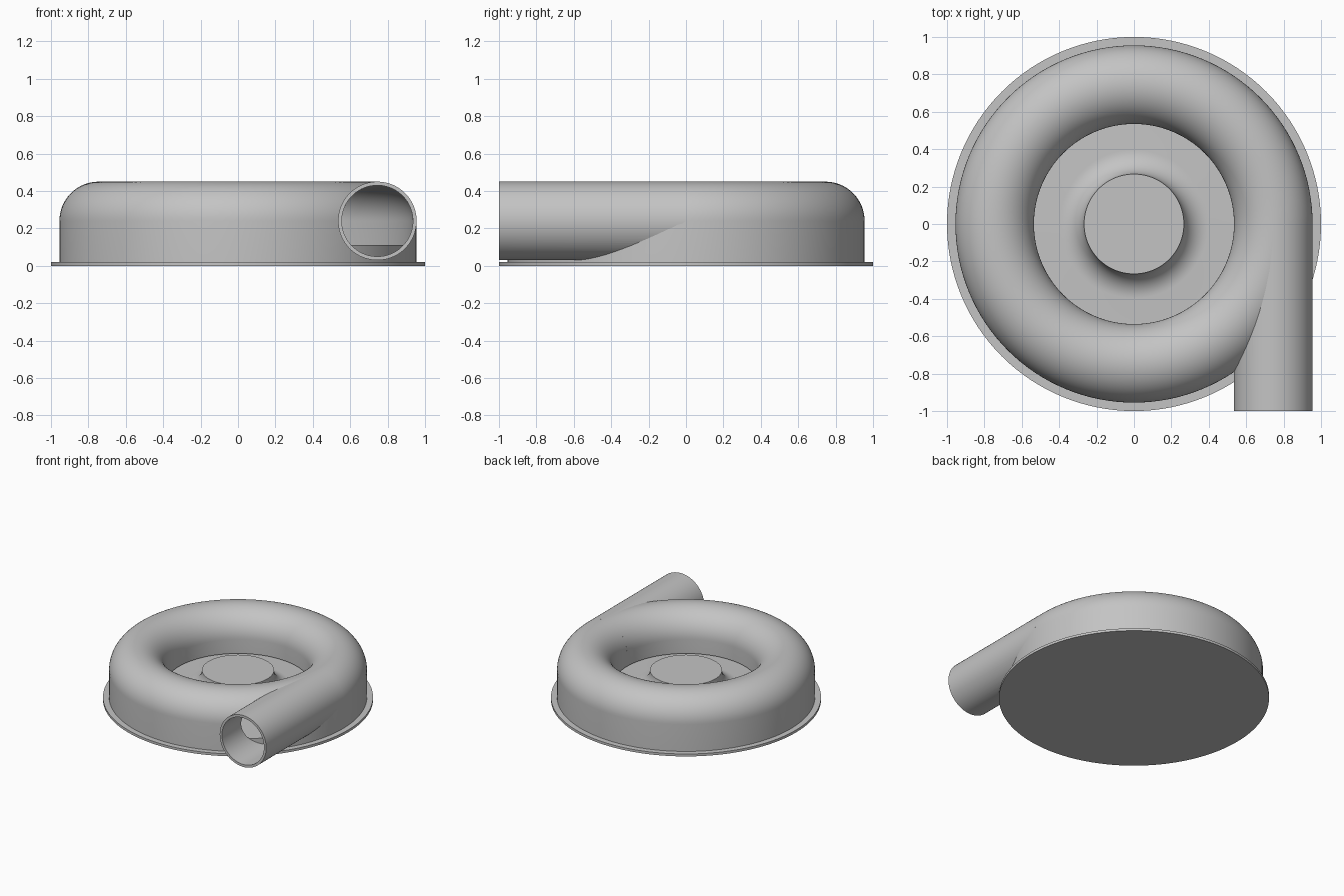
import bpy, bmesh
from math import sin, cos, pi, radians
from mathutils import Matrix

if "Cube" in bpy.data.objects:
    bpy.data.objects.remove(bpy.data.objects["Cube"], do_unlink=True)

grey = bpy.data.materials.new("plain grey")
grey.use_nodes = True
grey.diffuse_color = (0.55, 0.55, 0.55, 1)
grey.node_tree.nodes["Principled BSDF"].inputs["Base Color"].default_value = grey.diffuse_color

MAJOR, TUBE, WALL = 0.745, 0.21, 0.02   # scroll radius, tube radius, sheet thickness
MID, BASE, FLOOR, LIP = 0.24, 0.02, 0.11, 0.125   # heights


def finish(name, bm):
    bmesh.ops.remove_doubles(bm, verts=bm.verts, dist=1e-5)
    bmesh.ops.recalc_face_normals(bm, faces=bm.faces)
    mesh = bpy.data.meshes.new(name)
    bm.to_mesh(mesh)
    bm.free()
    mesh.materials.append(grey)
    obj = bpy.data.objects.new(name, mesh)
    bpy.context.collection.objects.link(obj)
    return obj


def lathe(name, profile, closed=False, steps=128):
    """Revolve (radius, height) points about the z axis."""
    bm = bmesh.new()
    verts = [bm.verts.new((r, 0, z)) for r, z in profile]
    pairs = list(zip(verts, verts[1:] + verts[:1]))
    edges = [bm.edges.new(p) for p in (pairs if closed else pairs[:-1])]
    bmesh.ops.spin(bm, geom=verts + edges, cent=(0, 0, 0), axis=(0, 0, 1),
                   angle=2 * pi, steps=steps, use_duplicate=False)
    return finish(name, bm)


def rod(name, radius, y0, y1):
    """Cylinder lying along y on the outlet's axis."""
    bm = bmesh.new()
    place = Matrix.Translation((MAJOR, (y0 + y1) / 2, MID)) @ Matrix.Rotation(pi / 2, 4, 'X')
    bmesh.ops.create_cone(bm, cap_ends=True, segments=96, radius1=radius, radius2=radius,
                          depth=y1 - y0, matrix=place)
    return finish(name, bm)


def arch(radius):
    """Half circle of the scroll section, from outer to inner side."""
    return [(MAJOR + radius * cos(pi * i / 32), MID + radius * sin(pi * i / 32))
            for i in range(33)]


def cut(obj, cutter):
    mod = obj.modifiers.new("cut", 'BOOLEAN')
    mod.operation, mod.solver, mod.object = 'DIFFERENCE', 'EXACT', cutter
    bpy.context.view_layer.objects.active = obj
    bpy.ops.object.modifier_apply(modifier=mod.name)


# Base plate
base = lathe("base_plate", [(0, 0), (1, 0), (1, BASE), (0, BASE)])

# Hub with a concave flare running out into the inner floor
flare = FLOOR + 0.13
hub_r = 0.267
fillet = [(hub_r + 0.13 * (1 - cos(a)), flare - 0.13 * sin(a))
          for a in (pi / 2 * i / 12 for i in range(13))]
hub = lathe("hub_and_floor", [(0, flare)] + fillet + [(0.93, FLOOR), (0.93, BASE), (0, BASE)])

# Scroll housing: a hollow arch section with inner and outer walls
outer, inner = arch(TUBE), arch(TUBE - WALL)
housing = lathe("scroll_housing",
                [(MAJOR + TUBE, BASE)] + outer + [(MAJOR - TUBE, LIP), (MAJOR - TUBE + WALL, LIP)]
                + inner[::-1] + [(MAJOR + TUBE - WALL, BASE)], closed=True)

# Outlet pipe, trimmed to the hollow of the scroll
pipe = rod("outlet_pipe", TUBE, -1, 0)
bore = rod("bore_cutter", TUBE - WALL, -1.1, -0.02)
long_bore = rod("long_bore_cutter", TUBE - WALL, -1.1, 0.1)
cavity = lathe("cavity_cutter", [(MAJOR + TUBE - WALL, 0.01)] + inner
               + [(MAJOR - TUBE + WALL, 0.01)], closed=True)
cut(housing, bore)
cut(pipe, long_bore)
cut(pipe, cavity)
for helper in (bore, long_bore, cavity):
    bpy.data.objects.remove(helper, do_unlink=True)

# Smooth shading with sharp rims
for obj in (base, hub, housing, pipe):
    bpy.ops.object.select_all(action='DESELECT')
    obj.select_set(True)
    bpy.context.view_layer.objects.active = obj
    bpy.ops.object.shade_smooth_by_angle(angle=radians(30))
